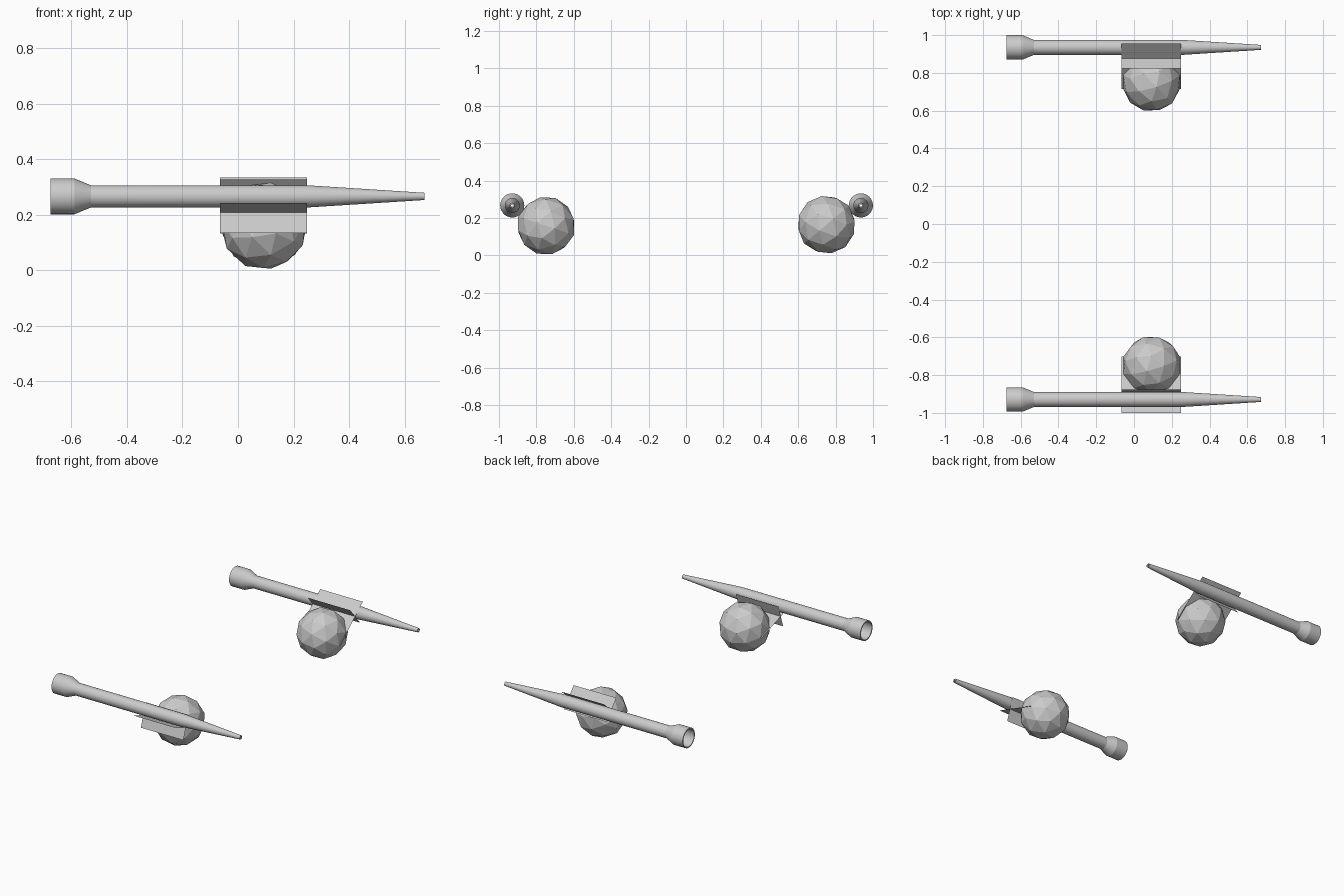
import bpy, bmesh, math
from mathutils import Vector, Matrix

if "Cube" in bpy.data.objects:
    bpy.data.objects.remove(bpy.data.objects["Cube"])

SIDES = 32


def new_object(name, bm, recalc=True):
    if recalc:
        bmesh.ops.recalc_face_normals(bm, faces=bm.faces)
    mesh = bpy.data.meshes.new(name)
    bm.to_mesh(mesh)
    bm.free()
    obj = bpy.data.objects.new(name, mesh)
    bpy.context.collection.objects.link(obj)
    return obj


def lathe_x(name, profile, y, z):
    """Closed (x, radius) profile spun around the x direction."""
    bm = bmesh.new()
    rings = []
    for x, r in profile:
        rings.append([bm.verts.new((x, y + r * math.cos(2 * math.pi * i / SIDES),
                                    z + r * math.sin(2 * math.pi * i / SIDES)))
                      for i in range(SIDES)])
    for a, b in zip(rings, rings[1:] + rings[:1]):
        for i in range(SIDES):
            j = (i + 1) % SIDES
            bm.faces.new((a[i], a[j], b[j], b[i]))
    obj = new_object(name, bm)
    bpy.context.view_layer.objects.active = obj
    obj.select_set(True)
    bpy.ops.object.shade_smooth_by_angle(angle=math.radians(20))
    obj.select_set(False)


def fin(name, p, q):
    """Thin card between two (y, z) points, running along x."""
    bm = bmesh.new()
    corners = [(-0.065, *p), (0.248, *p), (0.248, *q), (-0.065, *q)]
    bm.faces.new([bm.verts.new(c) for c in corners])
    new_object(name, bm, recalc=False)


# hollow tube: flared tail, straight body, tapered tip, thin bore
TUBE = [(-0.675, 0.0645), (-0.59, 0.0645), (-0.53, 0.04), (0.25, 0.04), (0.672, 0.013),
        (0.672, 0.006), (0.25, 0.034), (-0.53, 0.034), (-0.59, 0.057), (-0.675, 0.057)]

# side, ball centre (y, z), tube centre (y, z), tilt of the fins in the yz plane
SETS = [("front", (-0.748, 0.158), (-0.929, 0.267), math.radians(161.5)),
        ("rear", (0.751, 0.164), (0.935, 0.267), math.radians(40.0))]

for side, ball, tube, tilt in SETS:
    # low-poly ball
    bm = bmesh.new()
    bmesh.ops.create_icosphere(bm, subdivisions=2, radius=0.157,
                               matrix=Matrix.Translation((0.093, *ball))
                               @ Matrix.Rotation(tilt, 4, 'X'))
    new_object(side + "_ball", bm)

    # dart tube
    lathe_x(side + "_tube", TUBE, *tube)

    # crossed fins radiating from the ball
    c = Vector(ball)
    out = Vector((math.cos(tilt), math.sin(tilt)))
    up = Vector((-out.y, out.x))
    cross = c + out * 0.162
    fin(side + "_long_fin", c - out * 0.048, c + out * 0.267)
    fin(side + "_cross_fin", cross - up * 0.079, cross + up * 0.079)
